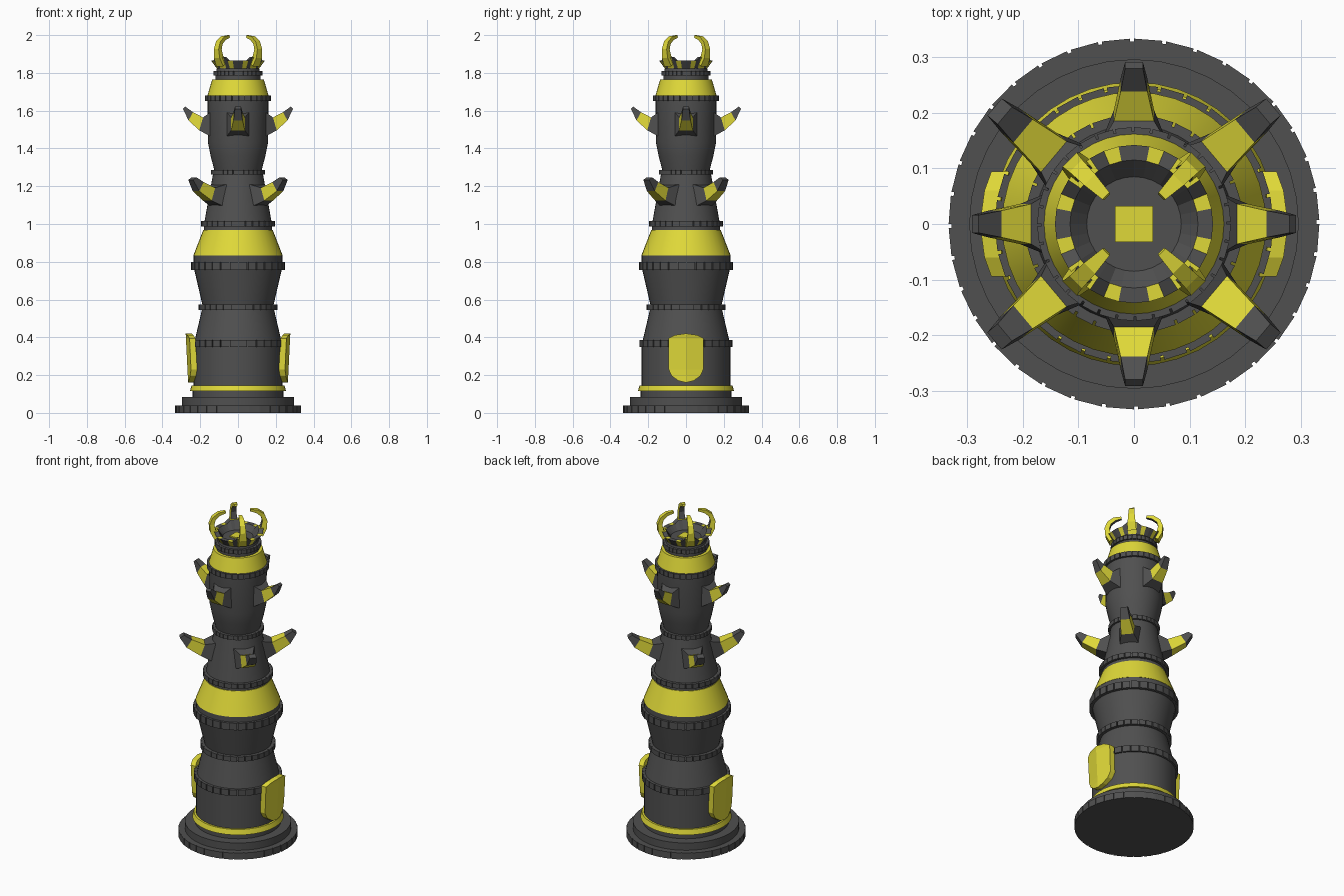
import bpy, bmesh
from math import sin, cos, pi, radians
from mathutils import Vector, Matrix

cube = bpy.data.objects.get("Cube")
if cube:
    bpy.data.objects.remove(cube)


def material(name, rgb):
    m = bpy.data.materials.new(name)
    m.use_nodes = True
    m.diffuse_color = (*rgb, 1)
    m.node_tree.nodes["Principled BSDF"].inputs["Base Color"].default_value = (*rgb, 1)
    return m


MATS = [material("dark_stone", (0.08, 0.08, 0.08)), material("yellow_paint", (0.74, 0.69, 0.04))]
DARK, YELLOW = 0, 1


def finish(name, bm, smooth=False):
    bmesh.ops.recalc_face_normals(bm, faces=bm.faces[:])
    mesh = bpy.data.meshes.new(name)
    bm.to_mesh(mesh)
    bm.free()
    for m in MATS:
        mesh.materials.append(m)
    ob = bpy.data.objects.new(name, mesh)
    bpy.context.collection.objects.link(ob)
    if smooth:
        bpy.ops.object.select_all(action='DESELECT')
        bpy.context.view_layer.objects.active = ob
        ob.select_set(True)
        bpy.ops.object.shade_smooth_by_angle(angle=radians(20))
    return ob


def loft(bm, loops, colour):
    """Bridge closed loops of points and cap both ends; colour(band, side) picks a material."""
    rows = [[bm.verts.new(p) for p in loop] for loop in loops]
    n = len(rows[0])
    for k in range(len(rows) - 1):
        for i in range(n):
            j = (i + 1) % n
            f = bm.faces.new((rows[k][i], rows[k][j], rows[k + 1][j], rows[k + 1][i]))
            f.material_index = colour(k, i)
    bm.faces.new(rows[0]).material_index = colour(0, 0)
    bm.faces.new(rows[-1]).material_index = colour(len(rows) - 2, 0)


def circle(r, z, n=40):
    return [(r * cos(2 * pi * i / n), r * sin(2 * pi * i / n), z) for i in range(n)]


def section(name, r0, z0, r1, z1, col=DARK):
    bm = bmesh.new()
    loft(bm, [circle(r0, z0), circle(r1, z1)], lambda k, i: col)
    finish(name, bm, True)


def block_ring(name, r, z0, z1, count=32, depth=0.008):
    """Ring of blocks separated by narrow notches."""
    def outline(z):
        pts = []
        for i in range(count):
            for t, d in ((0.0, depth), (0.12, depth), (0.12, 0), (1.0, 0)):
                a = 2 * pi * (i + t) / count
                pts.append(((r - d) * cos(a), (r - d) * sin(a), z))
        return pts
    bm = bmesh.new()
    loft(bm, [outline(z0), outline(z1)], lambda k, i: DARK)
    finish(name, bm)


# Stepped base
block_ring("base_rim", 0.333, 0, 0.04, 36, 0.005)
section("base_step", 0.296, 0.04, 0.296, 0.085)
section("base_collar", 0.24, 0.085, 0.24, 0.115)
section("base_stripe", 0.255, 0.115, 0.246, 0.145, YELLOW)

# Tower body
section("lower_drum", 0.235, 0.145, 0.235, 0.355)
section("lower_taper", 0.23, 0.38, 0.19, 0.55)
section("middle_flare", 0.188, 0.57, 0.232, 0.76)
section("shoulder_collar", 0.235, 0.8, 0.235, 0.832)
section("shoulder_band", 0.237, 0.832, 0.184, 0.968, YELLOW)
section("shoulder_cap", 0.18, 0.968, 0.18, 0.99)
section("upper_cone", 0.178, 1.01, 0.132, 1.265)
bm = bmesh.new()
loft(bm, [circle(*p) for p in ((0.124, 1.28), (0.145, 1.36), (0.159, 1.43), (0.161, 1.655))],
     lambda k, i: DARK)
finish("upper_drum", bm, True)
section("neck_band", 0.163, 1.675, 0.137, 1.765, YELLOW)
section("neck", 0.12, 1.76, 0.12, 1.79)
section("crown_foot", 0.115, 1.805, 0.112, 1.825)

# Block rings between the sections
for name, r, z0, z1 in (("drum_ring", 0.246, 0.35, 0.387), ("waist_ring", 0.21, 0.545, 0.575),
                        ("shoulder_ring", 0.25, 0.757, 0.8), ("cone_ring", 0.196, 0.987, 1.015),
                        ("upper_ring", 0.144, 1.262, 1.287), ("neck_ring", 0.174, 1.65, 1.68),
                        ("crown_ring", 0.13, 1.785, 1.81)):
    block_ring(name, r, z0, z1)


# Spikes: flared dark root, yellow middle, dark upturned tip
def spike(name, angle, stations):
    bm = bmesh.new()
    loops = [[(r - s * lean, t * w, z + s * h) for t, s in ((-1, -1), (1, -1), (1, 1), (-1, 1))]
             for r, z, w, h, lean in stations]
    loft(bm, loops, lambda k, i: YELLOW if k == 1 else DARK)
    bm.transform(Matrix.Rotation(radians(angle), 4, 'Z'))
    finish(name, bm)


UPPER = ((0.145, 1.528, 0.06, 0.065, 0), (0.195, 1.53, 0.036, 0.034, 0.01),
         (0.25, 1.57, 0.024, 0.022, 0.012), (0.285, 1.615, 0.016, 0.006, 0.006))
LOWER = ((0.13, 1.148, 0.06, 0.062, 0), (0.2, 1.158, 0.036, 0.034, 0.012),
         (0.275, 1.198, 0.027, 0.024, 0.015), (0.315, 1.24, 0.02, 0.007, 0.012))
for side, a in (("left", 0), ("back", 90), ("right", 180), ("front", 270)):
    spike("upper_spike_" + side, a, UPPER)
for side, a in (("back_left", 40), ("back_right", 140), ("front_right", 220), ("front_left", 320)):
    spike("lower_spike_" + side, a, LOWER)


# Curved shields on both sides
def shield(name, sign):
    half = ((0, 0.16), (0.04, 0.17), (0.075, 0.195), (0.092, 0.23), (0.094, 0.395), (0.06, 0.412), (0, 0.42))
    bm = bmesh.new()
    rows = []
    for y, z in half:
        row = []
        for s in (-1, 0, 1):
            yy = s * y
            for thick in (0, 0.032):
                x = 0.232 + thick - 2.2 * yy * yy + 0.05 * (z - 0.16)
                row.append(bm.verts.new((sign * x, yy, z)))
        rows.append(row)
    for a, b in zip(rows, rows[1:]):
        for p, q in ((0, 2), (2, 4), (1, 3), (3, 5), (0, 1), (4, 5)):
            bm.faces.new((a[p], a[q], b[q], b[p]))
    bmesh.ops.remove_doubles(bm, verts=bm.verts[:], dist=0.0001)
    bmesh.ops.dissolve_degenerate(bm, edges=bm.edges[:], dist=0.0001)
    for f in bm.faces:
        f.material_index = YELLOW
    finish(name, bm)


shield("shield_left", 1)
shield("shield_right", -1)

# Crown bowl with painted stripes and raised corners
N = 32


def crown_loop(r, z, lift=0):
    return [(r * cos(2 * pi * i / N), r * sin(2 * pi * i / N), z + (lift if i % 8 in (3, 4, 5) else 0))
            for i in range(N)]


bm = bmesh.new()
loft(bm, [crown_loop(0.11, 1.82), crown_loop(0.142, 1.865, 0.02),
          crown_loop(0.115, 1.865, 0.02), crown_loop(0.085, 1.835)],
     lambda k, i: YELLOW if k < 2 and i % 8 in (1, 3, 4, 6) else DARK)
finish("crown_bowl", bm)

# Yellow plate on the bowl floor
bm = bmesh.new()
bmesh.ops.create_cube(bm, size=1, matrix=Matrix.Translation((0, 0, 1.838)) @ Matrix.Diagonal((0.068, 0.064, 0.008, 1)))
for f in bm.faces:
    f.material_index = YELLOW
finish("crown_floor_plate", bm)

# Curved claws rising from the crown corners
PATH = ((0.12, 1.845, 0.026), (0.144, 1.885, 0.022), (0.15, 1.925, 0.018),
        (0.138, 1.96, 0.016), (0.108, 1.984, 0.014), (0.07, 1.993, 0.009))
for name, a in (("back_left", 45), ("back_right", 135), ("front_right", 225), ("front_left", 315)):
    bm = bmesh.new()
    loops = []
    for k, (r, z, w) in enumerate(PATH):
        p, q = PATH[max(k - 1, 0)], PATH[min(k + 1, len(PATH) - 1)]
        d = Vector((q[0] - p[0], 0, q[1] - p[1])).normalized()
        out = Vector((d.z, 0, -d.x)) * w * 0.75
        c, side = Vector((r, 0, z)), Vector((0, w, 0))
        loops.append([c + out - side, c + out + side, c - out + side * 0.8, c - out - side * 0.8])
    loft(bm, loops, lambda k, i: DARK if i == 2 else YELLOW)
    bm.transform(Matrix.Rotation(radians(a), 4, 'Z'))
    finish("crown_claw_" + name, bm)
